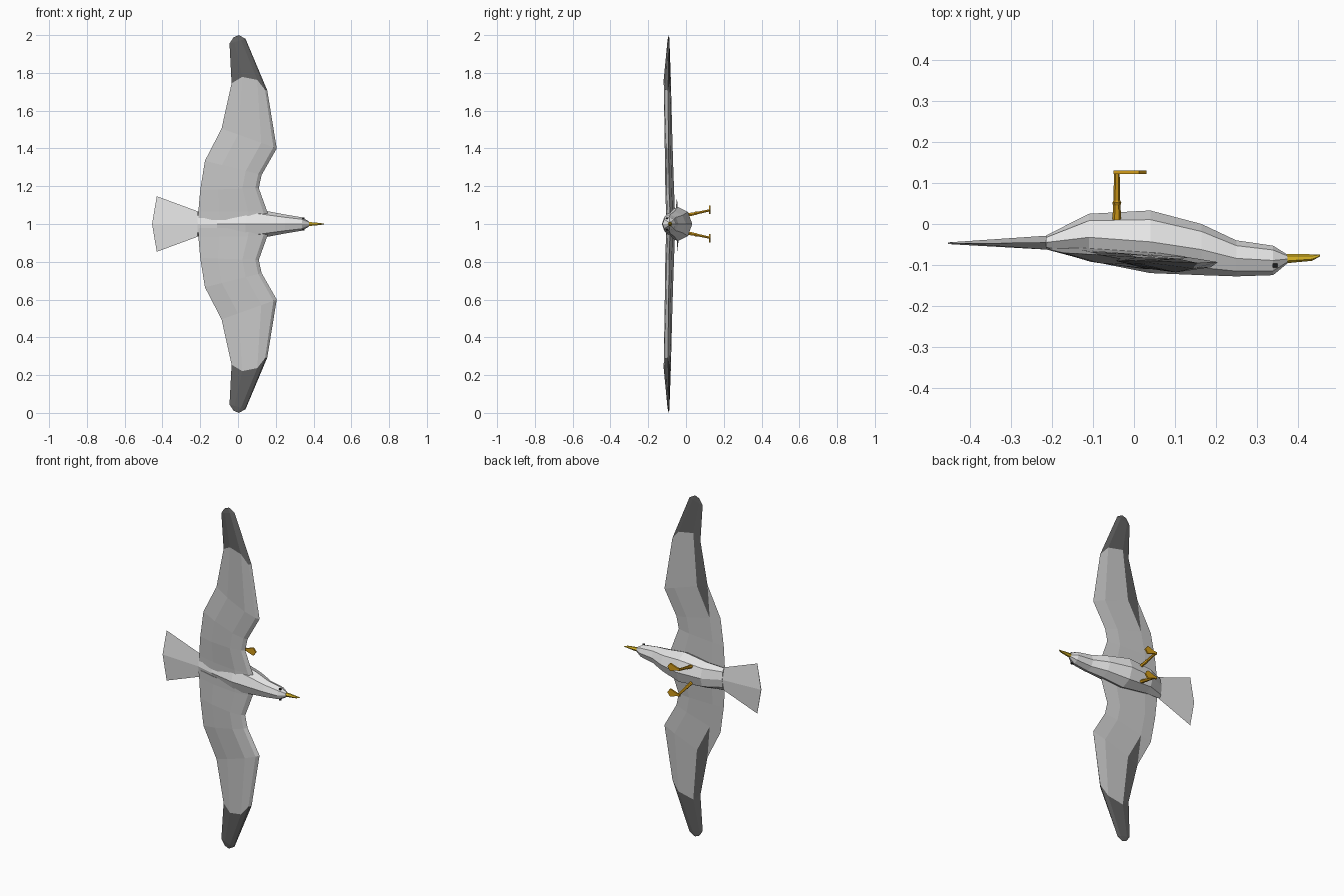
import bpy, bmesh, math
from mathutils import Vector

if "Cube" in bpy.data.objects:
    bpy.data.objects.remove(bpy.data.objects["Cube"])


def mat(name, rgb):
    m = bpy.data.materials.new(name)
    m.diffuse_color = (*rgb, 1)
    m.use_nodes = True
    m.node_tree.nodes["Principled BSDF"].inputs["Base Color"].default_value = m.diffuse_color
    return m


WHITE = mat("white_plumage", (0.78, 0.78, 0.78))
GREY = mat("grey_wing", (0.56, 0.56, 0.56))
DARK = mat("dark_feather", (0.12, 0.12, 0.12))
YELLOW = mat("yellow_beak", (0.75, 0.50, 0.02))
ORANGE = mat("orange_leg", (0.65, 0.33, 0.01))
BLACK = mat("black_eye", (0.01, 0.01, 0.01))


def finish(name, bm, mats):
    """Bird is built around z = 0 and lifted to stand on the ground."""
    bmesh.ops.translate(bm, verts=bm.verts, vec=(0, 0, 1))
    bmesh.ops.recalc_face_normals(bm, faces=bm.faces)
    me = bpy.data.meshes.new(name)
    bm.to_mesh(me)
    bm.free()
    for m in mats:
        me.materials.append(m)
    ob = bpy.data.objects.new(name, me)
    bpy.context.collection.objects.link(ob)
    return ob


def loft(bm, rings, rule=lambda i, j: 0):
    """Skin closed rings of points; rule(section, side) picks the material."""
    vs = [[bm.verts.new(p) for p in r] for r in rings]
    n = len(vs[0])
    for i in range(len(vs) - 1):
        for j in range(n):
            k = (j + 1) % n
            a, b, c, d = vs[i][j], vs[i][k], vs[i + 1][k], vs[i + 1][j]
            m = rule(i, j)
            if m == "split":  # half dark, half light quad
                bm.faces.new((a, b, d)).material_index = 0
                bm.faces.new((b, c, d)).material_index = 1
            else:
                bm.faces.new((a, b, c, d)).material_index = m
    bm.faces.new(vs[0]).material_index = rule(0, 0)
    bm.faces.new(vs[-1]).material_index = rule(len(vs) - 2, 0)


def oval(x, back, belly, half, n=8):
    mid, r = (back + belly) / 2, (belly - back) / 2
    return [(x, mid + r * math.cos(2 * math.pi * k / n),
             half * math.sin(2 * math.pi * k / n)) for k in range(n)]


# Body and head: x, back y, belly y, half width
bm = bmesh.new()
loft(bm, [oval(*s) for s in [
    (-0.215, -0.062, -0.028, 0.064), (-0.11, -0.09, 0.025, 0.075),
    (0.04, -0.12, 0.033, 0.09), (0.165, -0.125, 0.0, 0.066),
    (0.25, -0.128, -0.04, 0.05), (0.34, -0.125, -0.053, 0.035),
    (0.375, -0.096, -0.075, 0.014)]])
finish("body", bm, [WHITE])

# Beak
bm = bmesh.new()
loft(bm, [oval(*s, n=6) for s in [
    (0.37, -0.096, -0.073, 0.013), (0.435, -0.09, -0.074, 0.006),
    (0.455, -0.079, -0.074, 0.002)]])
finish("beak", bm, [YELLOW])

# Tail fan: thick at the root, thin at the end
bm = bmesh.new()
loft(bm, [
    [(-0.205, -0.063, 0), (-0.205, -0.045, 0.064), (-0.205, -0.028, 0), (-0.205, -0.045, -0.064)],
    [(-0.455, -0.049, 0), (-0.43, -0.047, 0.147), (-0.455, -0.045, 0), (-0.43, -0.047, -0.147)]])
finish("tail", bm, [WHITE])

# Wing stations: lead x, lead z, lead y, trail x, trail z, trail y, thickness, bulge of dark edge
STATIONS = [
    (0.165, 0.02, -0.085, -0.21, 0.02, -0.060, 0.028, 0),
    (0.155, 0.065, -0.085, -0.21, 0.065, -0.060, 0.028, 0),
    (0.11, 0.19, -0.090, -0.20, 0.18, -0.064, 0.027, 0),
    (0.125, 0.26, -0.090, -0.175, 0.335, -0.070, 0.026, 0),
    (0.205, 0.40, -0.093, -0.087, 0.505, -0.075, 0.025, 0),
    (0.155, 0.707, -0.095, -0.034, 0.745, -0.085, 0.026, 0.045),
    (0.04, 0.98, -0.090, -0.045, 0.955, -0.090, 0.008, 0),
    (0.005, 1.0, -0.090, -0.024, 0.988, -0.090, 0.002, 0)]
# Section points: fraction of chord from lead to trail, offset in thicknesses
SECTION = [(0, 0), (0.06, -0.55), (0.28, -1), (0.70, -0.75), (1, 0), (0.77, 0.25), (0.25, 0.3)]


def wing_ring(s, side):
    lead, trail = Vector((s[0], s[2], s[1])), Vector((s[3], s[5], s[4]))
    ring = []
    for f, t in SECTION:
        p = lead.lerp(trail, f)
        bulge = s[7] if 0.2 < f < 0.9 else 0
        ring.append((p.x, p.y + t * s[6], side * (p.z + bulge)))
    return ring


def wing_colour(i, j):
    if i >= 5:
        return 1                      # dark tip
    if j == 4 and i == 4:
        return 1                      # dark trailing strip underneath
    if j == 4 and i == 3:
        return "split"
    return 0


for side, label in ((1, "upper"), (-1, "lower")):
    bm = bmesh.new()
    loft(bm, [wing_ring(s, side) for s in STATIONS], wing_colour)
    finish(label + "_wing", bm, [GREY, DARK])

    # Leg: thick thigh, knuckle, thin shank
    bm = bmesh.new()
    rings = []
    for y, z, r in [(-0.015, 0.043, 0.012), (0.045, 0.055, 0.009), (0.052, 0.057, 0.011),
                    (0.058, 0.058, 0.008), (0.128, 0.073, 0.007)]:
        rings.append([(-0.042 + r * math.cos(k * math.pi / 3), y,
                       side * (z + r * math.sin(k * math.pi / 3))) for k in range(6)])
    loft(bm, rings)
    finish(label + "_leg", bm, [ORANGE])

    # Webbed foot
    bm = bmesh.new()
    outline = [(-0.05, -0.007), (-0.03, -0.008), (0.012, -0.023), (0.03, 0),
               (0.012, 0.023), (-0.03, 0.008), (-0.05, 0.007)]
    loft(bm, [[(x, y, side * (0.075 + z)) for x, z in outline] for y in (0.122, 0.131)])
    finish(label + "_foot", bm, [ORANGE])

    # Eye
    bm = bmesh.new()
    loft(bm, [[(0.345 + dx, -0.101 + dy, side * z) for dx, dy in
               ((-0.006, -0.005), (0.006, -0.005), (0.006, 0.005), (-0.006, 0.005))]
              for z in (0.027, 0.0345)])
    finish(label + "_eye", bm, [BLACK])
